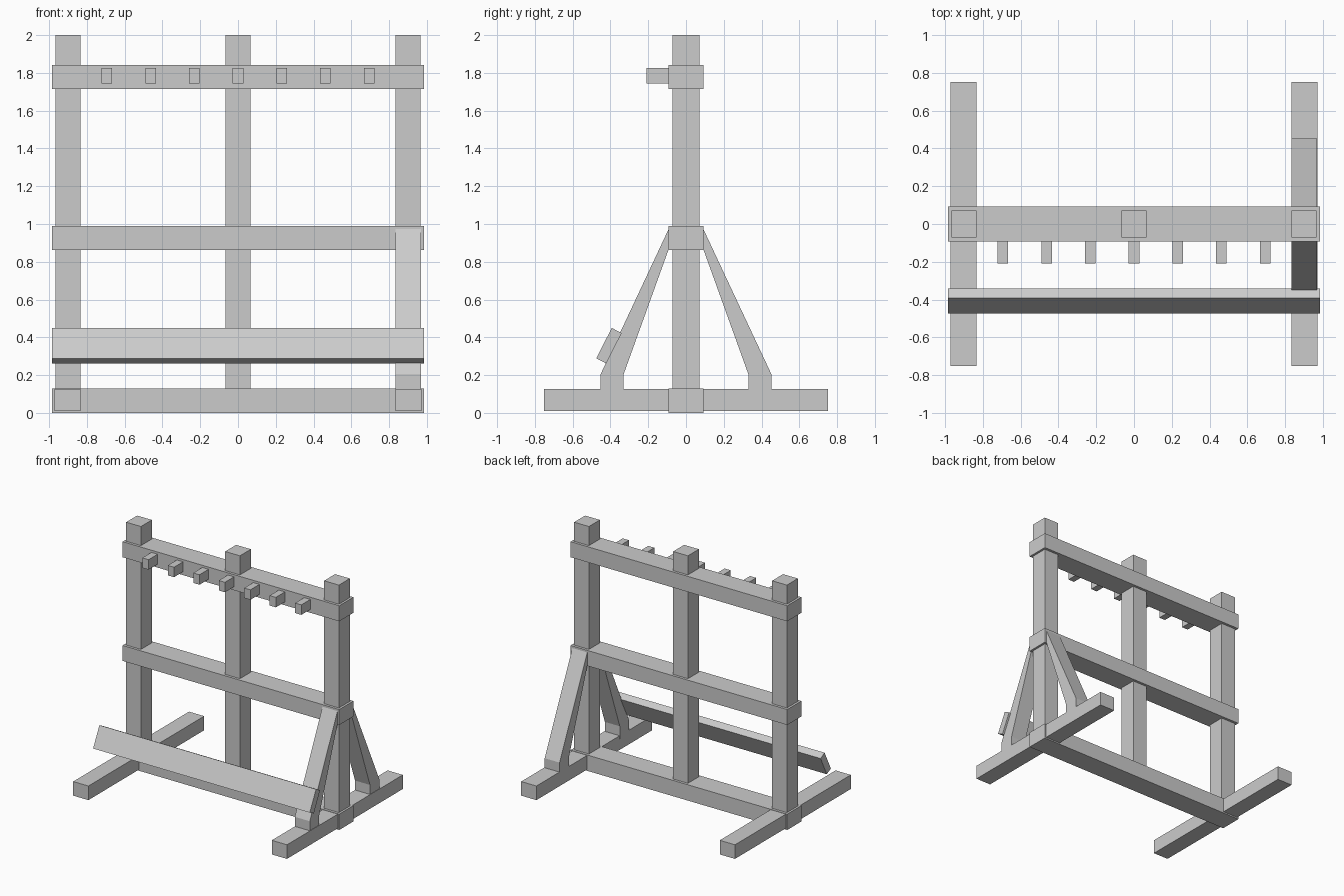
import bpy, bmesh

if "Cube" in bpy.data.objects:
    bpy.data.objects.remove(bpy.data.objects["Cube"])

grey = bpy.data.materials.new("plain grey")
grey.diffuse_color = (0.6, 0.6, 0.6, 1)
grey.use_nodes = True
grey.node_tree.nodes["Principled BSDF"].inputs["Base Color"].default_value = grey.diffuse_color


def extrude_x(name, profile, x0, x1):
    """Solid made from a (y, z) profile swept from x0 to x1."""
    bm = bmesh.new()
    face = bm.faces.new([bm.verts.new((x0, y, z)) for y, z in profile])
    ext = bmesh.ops.extrude_face_region(bm, geom=[face])
    moved = [g for g in ext["geom"] if isinstance(g, bmesh.types.BMVert)]
    bmesh.ops.translate(bm, verts=moved, vec=(x1 - x0, 0, 0))
    bmesh.ops.recalc_face_normals(bm, faces=bm.faces)
    mesh = bpy.data.meshes.new(name)
    bm.to_mesh(mesh)
    bm.free()
    mesh.materials.append(grey)
    obj = bpy.data.objects.new(name, mesh)
    bpy.context.collection.objects.link(obj)
    return obj


def box(name, x0, x1, y0, y1, z0, z1):
    return extrude_x(name, [(y0, z0), (y1, z0), (y1, z1), (y0, z1)], x0, x1)


# Three upright posts
for side, x in (("left", -0.9), ("middle", 0), ("right", 0.9)):
    box(side + "_post", x - 0.067, x + 0.067, -0.071, 0.071, 0.02, 2.0)

# Horizontal rails
for level, z0, z1 in (("bottom", 0, 0.13), ("middle", 0.863, 0.99), ("top", 1.715, 1.843)):
    box(level + "_rail", -0.985, 0.985, -0.092, 0.092, z0, z1)

# Floor feet
for side, x in (("left", -0.903), ("right", 0.903)):
    box(side + "_foot", x - 0.069, x + 0.069, -0.752, 0.752, 0.011, 0.127)

# Sloping braces, on the right end only
brace = [(0.452, 0.1), (0.452, 0.205), (0.085, 0.988), (0.085, 0.885), (0.33, 0.205), (0.33, 0.1)]
for side, s in (("front", -1), ("back", 1)):
    extrude_x(side + "_brace", [(s * y, z) for y, z in brace], 0.833, 0.969)

# Tilted plank resting on the front brace
extrude_x("tilted_plank", [(-0.393, 0.45), (-0.341, 0.422), (-0.422, 0.262), (-0.475, 0.289)],
          -0.985, 0.985)

# Row of pegs on the top rail
for i in range(7):
    x = (i - 3) * 0.2315
    box(f"peg_{i + 1}", x - 0.028, x + 0.028, -0.21, -0.08, 1.743, 1.825)
